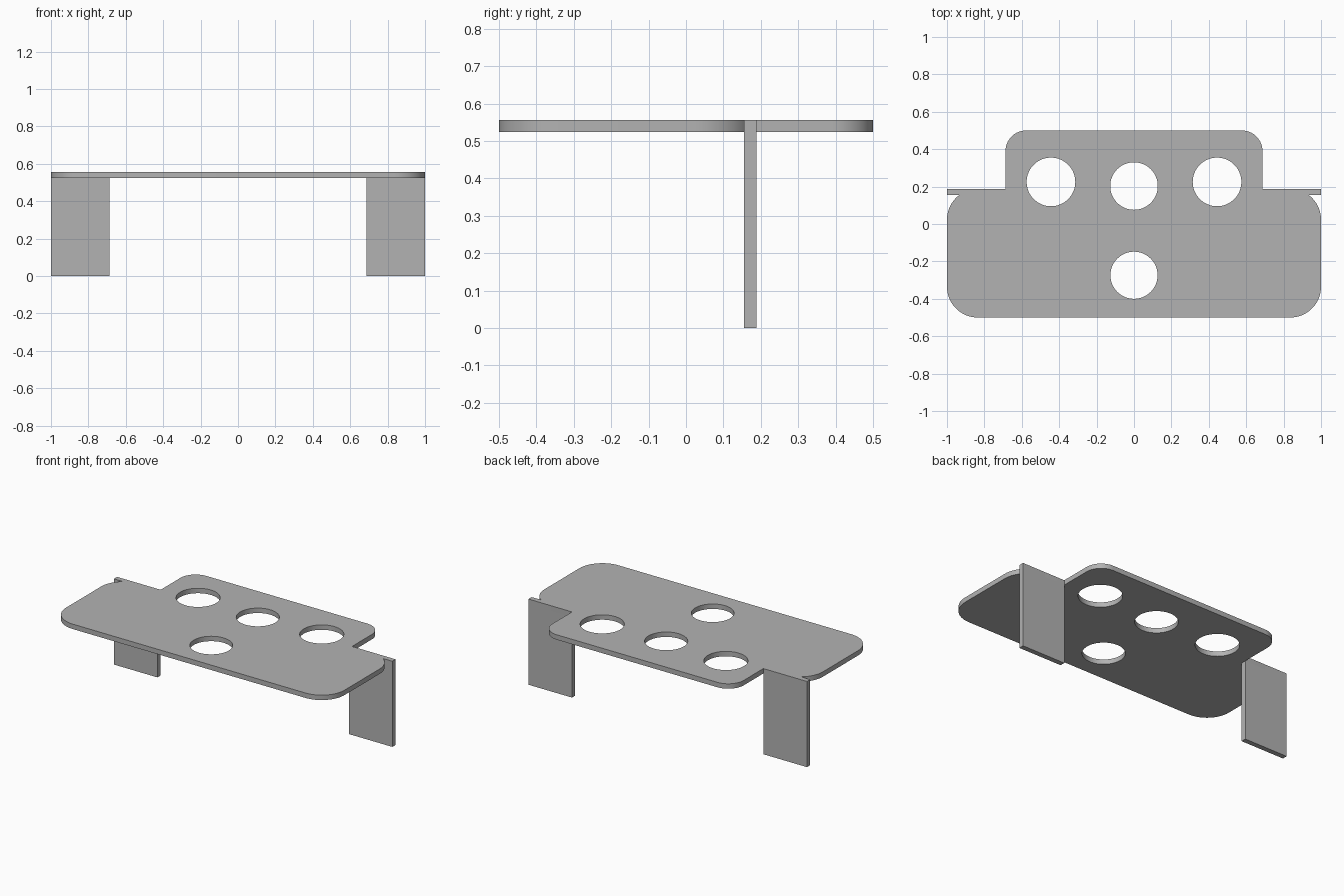
import bpy, bmesh
from math import sin, cos, pi, radians

cube = bpy.data.objects.get("Cube")
if cube:
    bpy.data.objects.remove(cube)

grey = bpy.data.materials.new("plain grey")
grey.use_nodes = True
colour = (0.45, 0.45, 0.45, 1)
grey.diffuse_color = colour
grey.node_tree.nodes["Principled BSDF"].inputs["Base Color"].default_value = colour

TOP, BOTTOM = 0.556, 0.524
LEG_FRONT, LEG_BACK = 0.155, 0.188
INNER = 0.687


def arc(cx, cy, r, start, end, steps):
    """Points on a circular arc, angles in degrees."""
    return [(cx + r * cos(radians(start + (end - start) * i / steps)),
             cy + r * sin(radians(start + (end - start) * i / steps)))
            for i in range(steps + 1)]


def finish(name, mesh):
    obj = bpy.data.objects.new(name, mesh)
    bpy.context.collection.objects.link(obj)
    mesh.materials.clear()
    mesh.materials.append(grey)
    bpy.ops.object.select_all(action='DESELECT')
    obj.select_set(True)
    bpy.context.view_layer.objects.active = obj
    return obj


# Plate outline: right half, then mirrored
R, r = 0.165, 0.11
half = arc(1 - R, -0.5 + R, R, -90, 0, 16)
half += arc(1 - R, LEG_BACK - R, R, 0, 90, 16)
half += [(INNER, LEG_BACK)]
half += arc(INNER - r, 0.5 - r, r, 0, 90, 16)
outline = half + [(-x, y) for x, y in reversed(half)]

# Round holes: centre and radius
holes = [(-0.444, 0.225, 0.13), (0.444, 0.225, 0.13),
         (0, 0.203, 0.127), (0, -0.274, 0.126)]
loops = [outline] + [arc(x, y, rad, 0, 360, 64)[:-1] for x, y, rad in holes]

# Plate as a filled, extruded flat curve turned into a mesh
curve = bpy.data.curves.new("plate_profile", 'CURVE')
curve.dimensions = '2D'
curve.fill_mode = 'BOTH'
curve.extrude = (TOP - BOTTOM) / 2
for points in loops:
    spline = curve.splines.new('POLY')
    spline.points.add(len(points) - 1)
    for p, (x, y) in zip(spline.points, points):
        p.co = (x, y, 0, 1)
    spline.use_cyclic_u = True
helper = bpy.data.objects.new("plate_profile", curve)
bpy.context.collection.objects.link(helper)
bpy.context.view_layer.update()
depsgraph = bpy.context.evaluated_depsgraph_get()
mesh = bpy.data.meshes.new_from_object(helper.evaluated_get(depsgraph))
bpy.data.objects.remove(helper)

bm = bmesh.new()
bm.from_mesh(mesh)
bmesh.ops.remove_doubles(bm, verts=bm.verts, dist=0.0001)
bmesh.ops.translate(bm, verts=bm.verts, vec=(0, 0, (TOP + BOTTOM) / 2))
bmesh.ops.recalc_face_normals(bm, faces=bm.faces)
# Merge the flat triangles into large faces
bmesh.ops.dissolve_limit(bm, angle_limit=0.01, verts=bm.verts, edges=bm.edges)
bm.to_mesh(mesh)
bm.free()
finish("plate", mesh)
bpy.ops.object.shade_smooth_by_angle(angle=radians(30))

# Flat panel legs on both sides
for side, name in ((1, "left_leg"), (-1, "right_leg")):
    bm = bmesh.new()
    bmesh.ops.create_cube(bm, size=1)
    bmesh.ops.scale(bm, verts=bm.verts, vec=(1 - INNER, LEG_BACK - LEG_FRONT, TOP))
    bmesh.ops.translate(bm, verts=bm.verts, vec=(
        side * (1 + INNER) / 2, (LEG_FRONT + LEG_BACK) / 2, TOP / 2))
    leg = bpy.data.meshes.new(name)
    bm.to_mesh(leg)
    bm.free()
    finish(name, leg)
